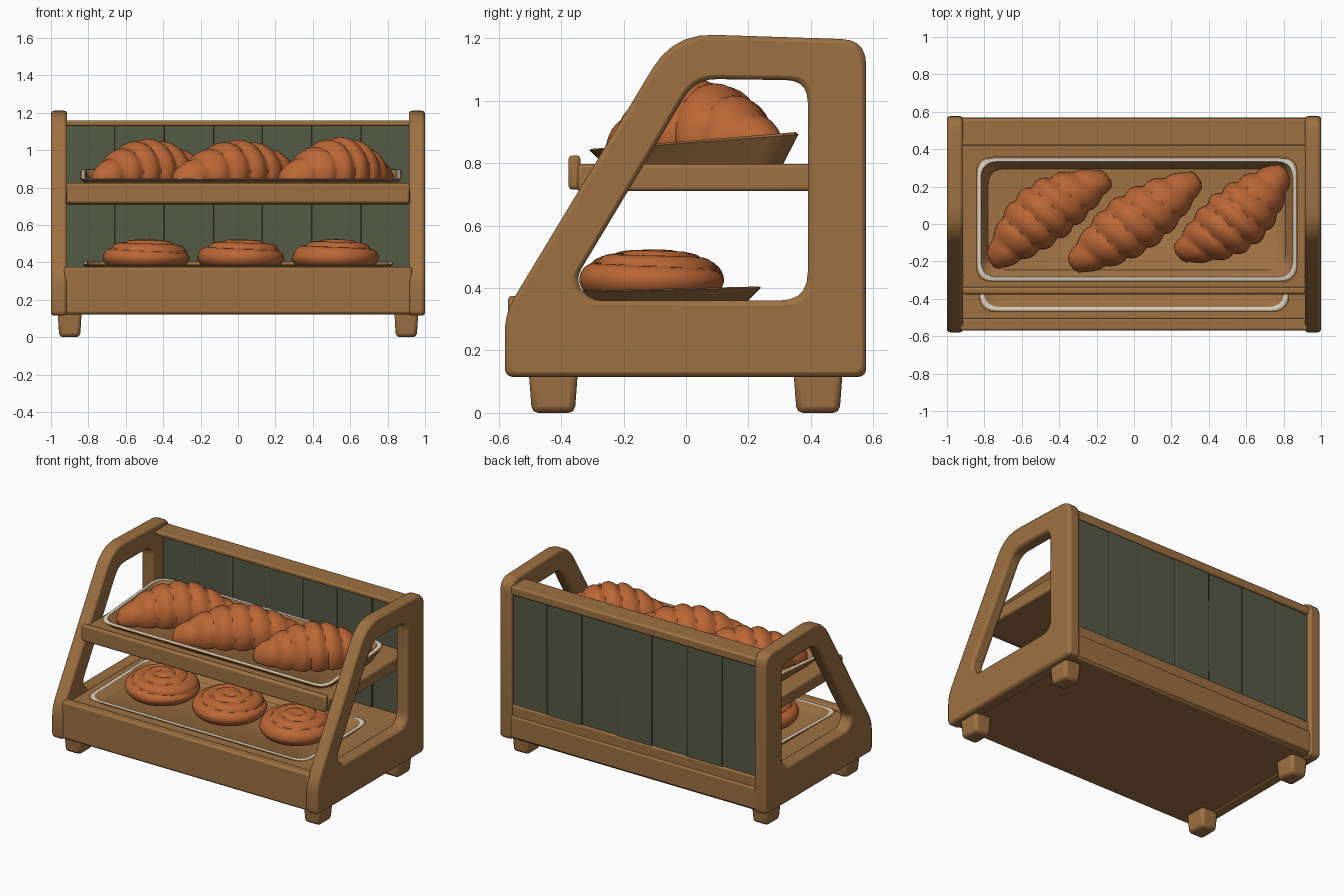
import bpy, bmesh, math
from mathutils import Vector

if "Cube" in bpy.data.objects:
    bpy.data.objects.remove(bpy.data.objects["Cube"])


def material(name, rgb):
    m = bpy.data.materials.new(name)
    m.diffuse_color = (*rgb, 1)
    m.use_nodes = True
    m.node_tree.nodes["Principled BSDF"].inputs["Base Color"].default_value = m.diffuse_color
    return m


WOOD = material("warm wood", (0.34, 0.165, 0.055))
GREEN = material("dark green", (0.09, 0.10, 0.06))
PASTRY = material("baked pastry", (0.50, 0.135, 0.036))
CREAM = material("cream rim", (0.72, 0.66, 0.57))


def make(name, bm, mats, bevel=0, smooth=True, angle=40):
    bmesh.ops.recalc_face_normals(bm, faces=bm.faces)
    me = bpy.data.meshes.new(name)
    bm.to_mesh(me)
    bm.free()
    ob = bpy.data.objects.new(name, me)
    bpy.context.collection.objects.link(ob)
    for m in mats:
        me.materials.append(m)
    if bevel:
        b = ob.modifiers.new("bevel", 'BEVEL')
        b.width, b.segments, b.limit_method = bevel, 2, 'ANGLE'
        b.angle_limit = math.radians(50)
        b.use_clamp_overlap = False
    if smooth:
        bpy.ops.object.select_all(action='DESELECT')
        ob.select_set(True)
        bpy.context.view_layer.objects.active = ob
        bpy.ops.object.shade_smooth_by_angle(angle=math.radians(angle))
    return ob


def box(name, x, y, z, mat, bevel=0.012, taper=1.0):
    bm = bmesh.new()
    bmesh.ops.create_cube(bm, size=1)
    for v in bm.verts:
        k = taper if v.co.z < 0 else 1
        v.co = (sum(x) / 2 + v.co.x * k * (x[1] - x[0]),
                sum(y) / 2 + v.co.y * k * (y[1] - y[0]),
                sum(z) / 2 + v.co.z * (z[1] - z[0]))
    return make(name, bm, [mat], bevel)


def fillet(corners, n=5):
    # round each (a, b, distance) corner with a small curve
    out = []
    for i, (a, b, d) in enumerate(corners):
        p = Vector((a, b))
        q0 = Vector(corners[i - 1][:2])
        q1 = Vector(corners[(i + 1) % len(corners)][:2])
        s, e = p + (q0 - p).normalized() * d, p + (q1 - p).normalized() * d
        for k in range(n + 1):
            t = k / n
            out.append(s * (1 - t) ** 2 + p * 2 * t * (1 - t) + e * t * t)
    return out


def skin(bm, rings, wrap=False):
    # quads between consecutive closed rings
    vs = [[bm.verts.new(p) for p in r] for r in rings]
    pairs = list(zip(vs, vs[1:])) + ([(vs[-1], vs[0])] if wrap else [])
    bands = []
    for a, b in pairs:
        n = len(a)
        bands.append([bm.faces.new((a[i], a[(i + 1) % n], b[(i + 1) % n], b[i])) for i in range(n)])
    if not wrap:
        bm.faces.new(vs[0][::-1])
        bm.faces.new(vs[-1])
    return bands


# side frames: sloped outline with a matching window
OUTER = fillet([(-0.58, 0.115, 0.03), (0.577, 0.115, 0.03), (0.577, 1.195, 0.08),
                (-0.04, 1.215, 0.13), (-0.58, 0.32, 0.06)])
INNER = fillet([(-0.30, 0.36, 0.03), (0.39, 0.36, 0.09), (0.39, 1.065, 0.07),
                (0.03, 1.07, 0.07), (-0.36, 0.42, 0.05)])
for side, s in (("left", -1), ("right", 1)):
    bm = bmesh.new()
    loops = [(OUTER, 0.913), (OUTER, 1.0), (INNER, 1.0), (INNER, 0.913)]
    skin(bm, [[(s * x, p.x, p.y) for p in pts] for pts, x in loops], wrap=True)
    make(side + "_side_frame", bm, [WOOD], 0.018)

# base, front lip, shelf and back rails
box("base", (-0.93, 0.93), (-0.565, 0.56), (0.12, 0.352), WOOD)
box("front_lip", (-0.93, 0.93), (-0.57, -0.505), (0.125, 0.375), WOOD)
box("shelf_board", (-0.92, 0.92), (-0.35, 0.51), (0.71, 0.797), WOOD)
box("shelf_front_lip", (-0.918, 0.918), (-0.376, -0.338), (0.715, 0.825), WOOD)
box("top_rail", (-0.93, 0.93), (0.42, 0.56), (1.13, 1.158), WOOD, 0.008)
box("back_top_rail", (-0.93, 0.93), (0.515, 0.565), (1.10, 1.155), WOOD, 0.008)
box("back_bottom_rail", (-0.93, 0.93), (0.51, 0.57), (0.13, 0.28), WOOD)

# green back planks
for i in range(7):
    w = 1.84 / 7
    x0, o = -0.92 + i * w, 0.005 * (i % 2)
    box(f"back_plank_{i + 1}", (x0, x0 + w), (0.505 - o, 0.55 + o), (0.25, 1.135), GREEN, 0.004)

# feet
for sx in (-1, 1):
    for yc, nm in ((-0.425, "front"), (0.423, "back")):
        box(f"{nm}_foot_{'left' if sx < 0 else 'right'}", (sx * 0.9 - 0.065, sx * 0.9 + 0.065),
            (yc - 0.08, yc + 0.08), (0, 0.15), WOOD, 0.02, 0.86)


def tray(name, xc, hx, y0, y1, z, front, back):
    # flared tray with a cream rim, higher at the back
    yc, hy = (y0 + y1) / 2, (y1 - y0) / 2
    rings = []
    for inset, lvl in ((0.05, 0), (0.0, 0.92), (0.008, 1), (0.026, 1), (0.065, 0.22)):
        a, b = hx - inset, hy - inset
        pts = fillet([(-a, -b, 0.09), (a, -b, 0.09), (a, b, 0.09), (-a, b, 0.09)])
        rings.append([(xc + p.x, yc + p.y,
                       z + lvl * (front + (back - front) * (p.y / hy + 1) / 2)) for p in pts])
    bm = bmesh.new()
    for f in skin(bm, rings)[2]:
        f.material_index = 1
    make(name, bm, [WOOD, CREAM])


tray("upper_tray", 0.015, 0.86, -0.31, 0.36, 0.795, 0.05, 0.105)
tray("lower_tray", 0.0, 0.83, -0.47, 0.24, 0.35, 0.038, 0.055)


def croissant(name, x, y, length, angle, width, bend):
    # tapered bent tube with oblique bulging folds
    segs, rows, n = 7, 49, 28
    ca, sa = math.cos(angle), math.sin(angle)
    rings = []
    for i in range(rows + 1):
        t = i / rows
        ring = []
        for k in range(n):
            a = 2 * math.pi * k / n
            env = 0.045 + (width - 0.045) * math.sin(math.pi * t) ** 0.9
            fold = (t + 0.035 * math.cos(a)) * segs
            r = env * (0.85 + 0.17 * abs(math.sin(math.pi * fold)) ** 0.6)
            if i in (0, rows):
                r *= 0.5
            u = (t - 0.5) * length
            v = bend * (1 - 2 * (2 * t - 1) ** 2) + r * math.cos(a)
            z = 0.818 + max(0, 0.42 * env + r * math.sin(a))
            ring.append((x + u * ca - v * sa, y + u * sa + v * ca, z))
        rings.append(ring)
    bm = bmesh.new()
    skin(bm, rings)
    make(name, bm, [PASTRY], angle=45)


croissant("croissant_left", -0.465, 0.04, 0.78, 0.64, 0.168, 0.025)
croissant("croissant_middle", 0.005, 0.01, 0.83, 0.61, 0.165, 0.0)
croissant("croissant_right", 0.535, 0.045, 0.74, 0.68, 0.175, -0.02)


def bun(name, x, y, turn):
    # lathed dome with a spiral groove
    nr, na, pitch = 34, 56, 0.078
    rings = []
    for i in range(1, nr + 1):
        phi = math.radians(122) * i / nr
        ring = []
        for k in range(na):
            a = 2 * math.pi * k / na
            rad = 0.232 * math.sin(phi) ** 0.85
            s = rad / pitch - a / (2 * math.pi)
            g = 0.02 * (1 - abs(math.sin(math.pi * s)) ** 0.5)
            g *= min(1, rad / 0.04) * (1 if phi < 1.3 else max(0, 1 - (phi - 1.3) * 3))
            ring.append((x + (rad - g * math.sin(phi)) * math.cos(a + turn),
                         y + (rad - g * math.sin(phi)) * math.sin(a + turn),
                         0.428 + 0.096 * math.cos(phi) - g * max(0, math.cos(phi))))
        rings.append(ring)
    bm = bmesh.new()
    skin(bm, rings)
    make(name, bm, [PASTRY], angle=50)


for i, x in enumerate((-0.49, 0.015, 0.52)):
    bun(f"spiral_bun_{i + 1}", x, -0.11, i * 1.3)
